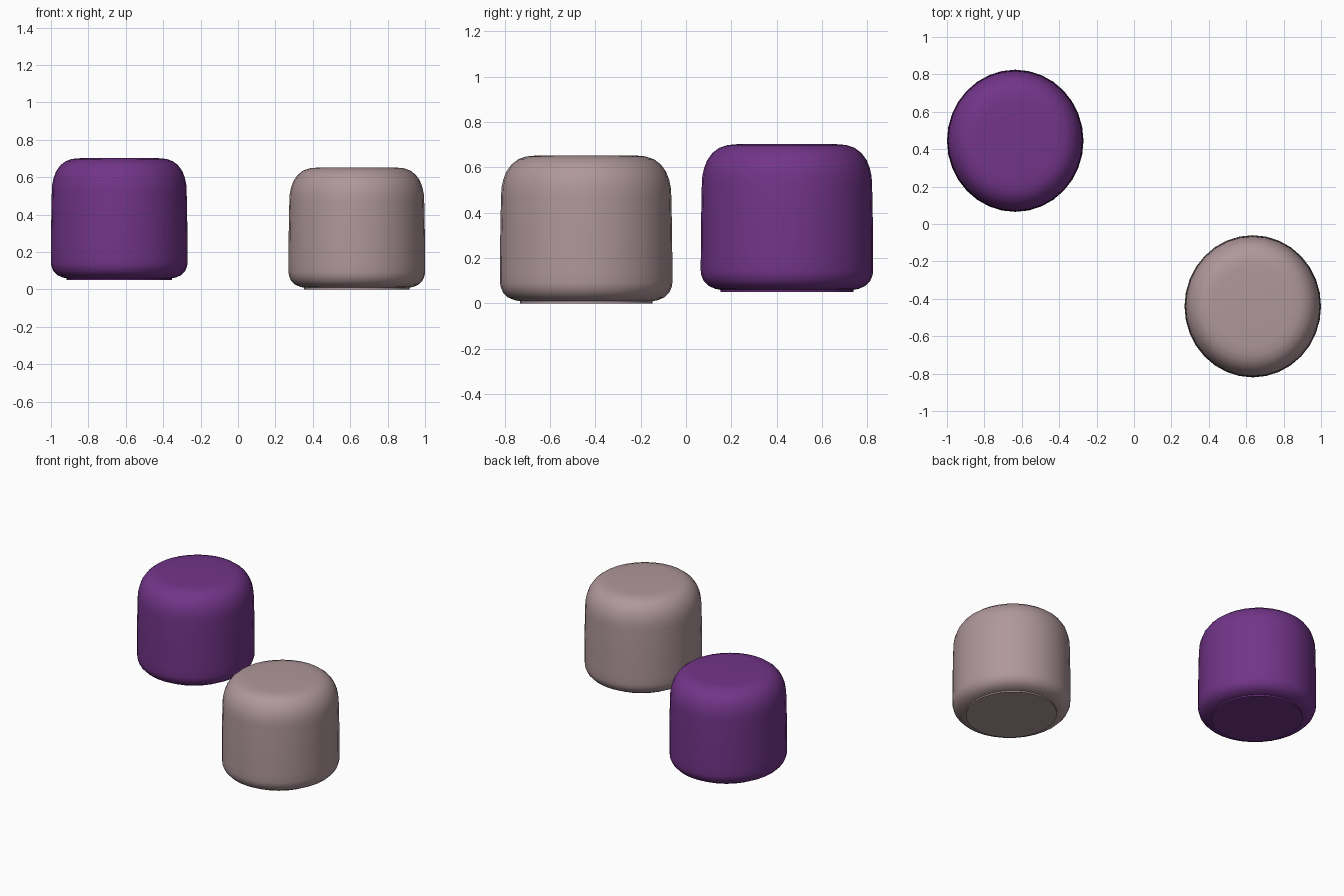
import bpy, bmesh, math

if "Cube" in bpy.data.objects:
    bpy.data.objects.remove(bpy.data.objects["Cube"])

SEGS = 32
RX, RY = 0.365, 0.38


def material(name, color):
    m = bpy.data.materials.new(name)
    m.diffuse_color = color
    m.use_nodes = True
    m.node_tree.nodes["Principled BSDF"].inputs["Base Color"].default_value = m.diffuse_color
    return m


def lathe(name, profile, center, mat):
    # Revolve (radius fraction, height) points into a closed, slightly oval solid
    bm = bmesh.new()
    rings = []
    for r, z in profile:
        rings.append([bm.verts.new((RX * r * math.cos(2 * math.pi * i / SEGS),
                                    RY * r * math.sin(2 * math.pi * i / SEGS), z))
                      for i in range(SEGS)])
    for a, b in zip(rings, rings[1:]):
        for i in range(SEGS):
            j = (i + 1) % SEGS
            bm.faces.new((a[i], a[j], b[j], b[i]))
    bm.faces.new(rings[0][::-1])
    bm.faces.new(rings[-1])
    mesh = bpy.data.meshes.new(name)
    bm.to_mesh(mesh)
    bm.free()
    mesh.materials.append(mat)
    ob = bpy.data.objects.new(name, mesh)
    ob.location = center
    bpy.context.collection.objects.link(ob)
    bpy.ops.object.select_all(action='DESELECT')
    ob.select_set(True)
    bpy.context.view_layer.objects.active = ob
    bpy.ops.object.shade_smooth_by_angle(angle=math.radians(35))


# Cushion: rounded underside, seam, near-vertical wall, domed shoulder, flat top
CUSHION = [(0.75, 0.008), (0.83, 0.014), (0.91, 0.027), (0.965, 0.048), (0.993, 0.073),
           (1.0, 0.092), (1.0, 0.14), (0.997, 0.3), (0.988, 0.47), (0.982, 0.51),
           (0.962, 0.546), (0.925, 0.582), (0.865, 0.613), (0.785, 0.636),
           (0.69, 0.648), (0.57, 0.652)]
# Thin base disc peeking out under the cushion
BASE = [(0.77, 0.0), (0.77, 0.012)]

purple = material("purple_fabric", (0.17, 0.035, 0.25, 1))
pink = material("dusty_pink_fabric", (0.43, 0.31, 0.325, 1))

for label, loc, mat in (("purple", (-0.635, 0.445, 0.05), purple),
                        ("pink", (0.635, -0.44, 0.0), pink)):
    lathe(label + "_pouf_cushion", CUSHION, loc, mat)
    lathe(label + "_pouf_base", BASE, loc, mat)
